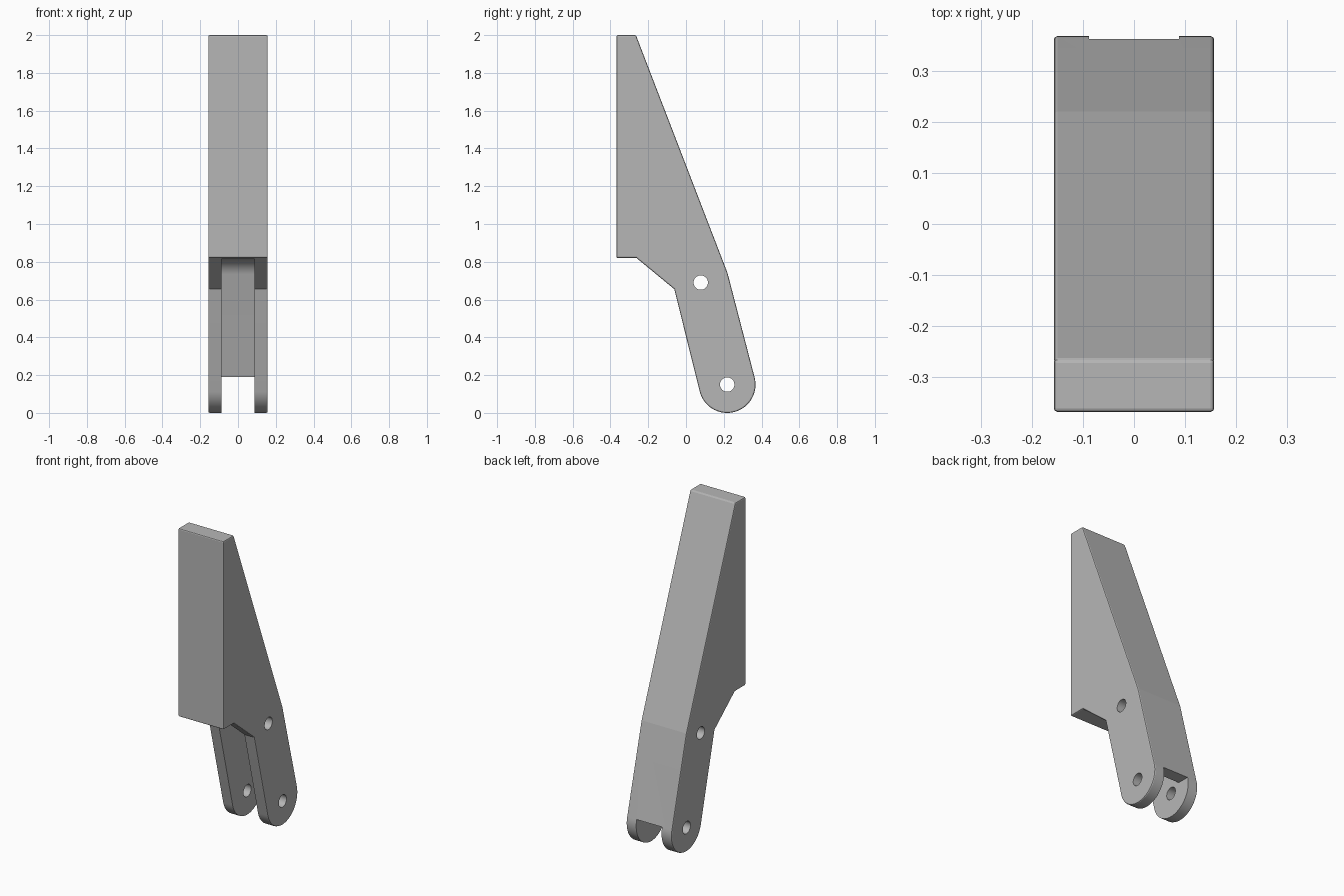
import bpy, bmesh
from math import sin, cos, radians, pi
from mathutils import Vector

cube = bpy.data.objects.get("Cube")
if cube:
    bpy.data.objects.remove(cube, do_unlink=True)

HALF_WIDTH = 0.157
SLOT_HALF = 0.088
LEAN = radians(14.5)
PIVOT = (0.218, 0.15)
PIVOT_RADIUS = 0.15
UPPER_PIN = (0.078, 0.69)
PIN_RADIUS = 0.038

grey = bpy.data.materials.new("plain grey")
grey.use_nodes = True
grey.diffuse_color = (0.47, 0.47, 0.47, 1)
grey.node_tree.nodes["Principled BSDF"].inputs["Base Color"].default_value = grey.diffuse_color


def arc(centre, radius, start, end, steps):
    """Points (y, z) along an arc, angles in radians."""
    angles = [start + (end - start) * i / steps for i in range(steps + 1)]
    return [(centre[0] + radius * cos(a), centre[1] + radius * sin(a)) for a in angles]


def extrude_profile(name, profile, half):
    """Extrude a side profile (y, z) symmetrically along x."""
    bm = bmesh.new()
    face = bm.faces.new([bm.verts.new((-half, y, z)) for y, z in profile])
    result = bmesh.ops.extrude_face_region(bm, geom=[face])
    moved = [v for v in result["geom"] if isinstance(v, bmesh.types.BMVert)]
    bmesh.ops.translate(bm, verts=moved, vec=Vector((2 * half, 0, 0)))
    bmesh.ops.recalc_face_normals(bm, faces=bm.faces)
    mesh = bpy.data.meshes.new(name)
    bm.to_mesh(mesh)
    bm.free()
    mesh.materials.append(grey)
    obj = bpy.data.objects.new(name, mesh)
    bpy.context.scene.collection.objects.link(obj)
    return obj


def activate(obj):
    bpy.ops.object.select_all(action="DESELECT")
    obj.select_set(True)
    bpy.context.view_layer.objects.active = obj


def cut(target, cutter):
    """Subtract the cutter, then discard it."""
    cutter.hide_render = True
    mod = target.modifiers.new("cut", "BOOLEAN")
    mod.operation = "DIFFERENCE"
    mod.solver = "EXACT"
    mod.object = cutter
    activate(target)
    bpy.ops.object.modifier_apply(modifier=mod.name)
    bpy.data.objects.remove(cutter, do_unlink=True)


# Link body: tapered block leading into a leaning leg with a round end
outline = [(-0.262, 0.82), (-0.368, 0.82), (-0.368, 2.0), (-0.265, 2.0), (0.22, 0.74)]
outline += arc(PIVOT, PIVOT_RADIUS, LEAN, LEAN - pi, 48)
outline += [(-0.062, 0.655)]
body = extrude_profile("finger_link", outline, HALF_WIDTH)

# Softened rim
bevel = body.modifiers.new("rim", "BEVEL")
bevel.width = 0.007
bevel.segments = 2
bevel.limit_method = "ANGLE"
bevel.angle_limit = radians(50)
activate(body)
bpy.ops.object.modifier_apply(modifier=bevel.name)

# Clevis slot: open at front and bottom, leaning back wall, rounded roof
slot = [(-0.6, -0.2), (0.6, -0.2), (0.6, 0.19), (0.285, 0.19)]
slot += arc((0.037, 0.706), 0.11, LEAN, pi / 2, 24)
slot += [(-0.6, 0.816)]
cut(body, extrude_profile("slot_cutter", slot, SLOT_HALF))

# Pin holes through both ears
for centre in (PIVOT, UPPER_PIN):
    ring = arc(centre, PIN_RADIUS, 0, 2 * pi, 72)[:-1]
    cut(body, extrude_profile("pin_hole_cutter", ring, HALF_WIDTH * 2))

# Smooth the arcs, keep the flat faces crisp
activate(body)
bpy.ops.object.shade_smooth_by_angle(angle=radians(6))
